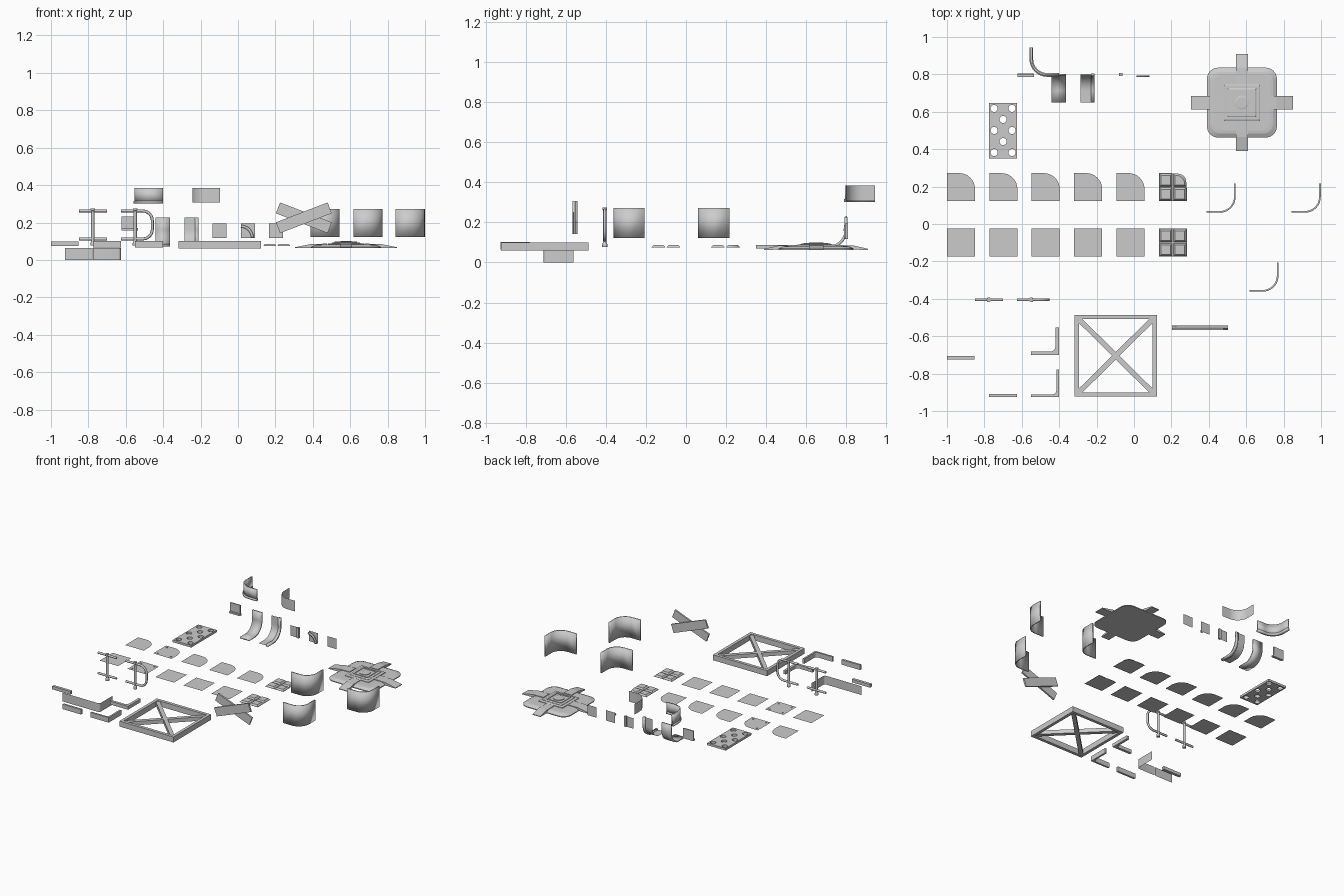
import bpy, bmesh
from math import pi, sin, cos, radians, atan2, hypot
from mathutils import Vector, Matrix

if "Cube" in bpy.data.objects:
    bpy.data.objects.remove(bpy.data.objects["Cube"])


def obj(name, verts, faces, thick=0.0, smooth=False):
    me = bpy.data.meshes.new(name)
    me.from_pydata([tuple(v) for v in verts], [], faces)
    bm = bmesh.new()
    bm.from_mesh(me)
    if thick == 0:
        bmesh.ops.recalc_face_normals(bm, faces=bm.faces)
    bm.to_mesh(me)
    bm.free()
    o = bpy.data.objects.new(name, me)
    bpy.context.collection.objects.link(o)
    if smooth:
        me.shade_smooth()
        me.set_sharp_from_angle(angle=radians(35))
    if thick > 0:
        m = o.modifiers.new("thickness", 'SOLIDIFY')
        m.thickness, m.offset = thick, 0
    return o


def box(name, x0, x1, y0, y1, z0, z1):
    return loft(name, [[(x0, y0, z), (x1, y0, z), (x1, y1, z), (x0, y1, z)] for z in (z0, z1)])


def loft(name, rings, smooth=False):
    n = len(rings[0])
    faces = [tuple(range(n))[::-1]]
    for k in range(len(rings) - 1):
        a, b = k * n, k * n + n
        faces += [(a + i, a + (i + 1) % n, b + (i + 1) % n, b + i) for i in range(n)]
    faces.append(tuple(range(n * (len(rings) - 1), n * len(rings))))
    return obj(name, [p for r in rings for p in r], faces, 0, smooth)


def sheet(name, path, ext, thick=0.0):
    # open path swept along a straight vector
    n, e = len(path), Vector(ext)
    v = [Vector(p) for p in path] + [Vector(p) + e for p in path]
    o = obj(name, v, [(i, i + 1, n + i + 1, n + i) for i in range(n - 1)], thick, True)
    return o


def bend(s, r, n=10):
    # straight, quarter arc, straight
    return ([(0, 0)] + [(s - r + r * sin(i / n * pi / 2), r - r * cos(i / n * pi / 2))
                        for i in range(n + 1)] + [(s, s)])


def rounded(x0, x1, y0, y1, r, corners=(1, 1, 1, 1), n=6):
    # corner order: top right, top left, bottom left, bottom right
    pts = []
    for k, (cx, cy) in enumerate(((x1 - r, y1 - r), (x0 + r, y1 - r), (x0 + r, y0 + r), (x1 - r, y0 + r))):
        if corners[k]:
            pts += [(cx + r * cos((k + i / n) * pi / 2), cy + r * sin((k + i / n) * pi / 2)) for i in range(n + 1)]
        else:
            pts.append(((x1, x0, x0, x1)[k], (y1, y1, y0, y0)[k]))
    return pts


def at(pts, z):
    return [(x, y, z) for x, y in pts]


def circle(cx, cy, r, z, n=20):
    return [(cx + r * cos(2 * pi * i / n), cy + r * sin(2 * pi * i / n), z) for i in range(n)]


def tube(name, pts, r):
    c = bpy.data.curves.new(name, 'CURVE')
    c.dimensions, c.bevel_depth, c.bevel_resolution, c.use_fill_caps = '3D', r, 2, True
    s = c.splines.new('POLY')
    s.points.add(len(pts) - 1)
    for p, q in zip(s.points, pts):
        p.co = (*q, 1)
    o = bpy.data.objects.new(name, c)
    bpy.context.collection.objects.link(o)


# Floor tiles: one row with a rounded corner, one row square
T = 0.15
for row, y0 in (("rounded", 0.122), ("square", -0.175)):
    cr = (1 if row == "rounded" else 0, 0, 0, 0)
    for k in range(6):
        x0 = -1 + 0.2265 * k
        pts = rounded(x0, x0 + T, y0, y0 + T, 0.085, cr, 8)
        obj(f"{row}_tile_{k}", at(pts, 0.075), [tuple(range(len(pts)))])
        if k == 1:  # bolts
            for i in (0.022, T - 0.022):
                for j in (0.022, T - 0.022):
                    if not (cr[0] and i > 0.1 and j > 0.1):
                        loft("tile_bolt", [circle(x0 + i, y0 + j, 0.006, z, 10) for z in (0.075, 0.079)])
        if k == 5:  # four raised tapered pads
            for i in (0, 1):
                for j in (0, 1):
                    c2 = (cr[0] * i * j, 0, 0, 0)
                    rings = []
                    for d, z in ((0.003, 0.075), (0.012, 0.086)):
                        a, b = x0 + i * T / 2, y0 + j * T / 2
                        rings.append(at(rounded(a + d, a + T / 2 - d, b + d, b + T / 2 - d, 0.045, c2), z))
                    loft("tile_pad", rings)

# Perforated floor plate
plate = box("perforated_plate", -0.775, -0.625, 0.35, 0.647, 0.07, 0.086)
bm = bmesh.new()
holes = [(x, y) for x in (-0.748, -0.652) for y in (0.382, 0.5, 0.618)] + [(-0.7, 0.441), (-0.7, 0.559)]
for x, y in holes:
    bmesh.ops.create_cone(bm, cap_ends=True, segments=20, radius1=0.019, radius2=0.019, depth=0.1,
                          matrix=Matrix.Translation((x, y, 0.08)))
me = bpy.data.meshes.new("hole_cutter")
bm.to_mesh(me)
bm.free()
cut = bpy.data.objects.new("hole_cutter", me)
bpy.context.collection.objects.link(cut)
cut.hide_render = True
cut.display_type = 'WIRE'
mod = plate.modifiers.new("holes", 'BOOLEAN')
mod.object, mod.operation, mod.solver = cut, 'DIFFERENCE', 'EXACT'
dg = bpy.context.evaluated_depsgraph_get()
baked = bpy.data.meshes.new_from_object(plate.evaluated_get(dg))
plate.modifiers.clear()
plate.data = baked
bpy.data.objects.remove(cut)

# Floor hatch with four sloping arms
hx, hy = 0.577, 0.649
loft("hatch_body", [at(rounded(hx - h, hx + h, hy - h, hy + h, r), z) for h, r, z in
                    ((0.187, 0.06, 0.063), (0.187, 0.06, 0.069), (0.165, 0.05, 0.08), (0.15, 0.045, 0.082))])
for name, h, z0, z1 in (("hatch_step_low", 0.097, 0.08, 0.089), ("hatch_step_high", 0.077, 0.085, 0.094)):
    loft(name, [at(rounded(hx - a, hx + a, hy - a, hy + a, 0.01, (0, 0, 0, 0)), z)
                for a, z in ((h, z0), (h, z1 - 0.003), (h - 0.006, z1))])
for s in (0.055,):  # raised square rim
    for u in (-1, 1):
        box("hatch_rim", hx - s, hx + s, hy + u * s - 0.005, hy + u * s + 0.005, 0.092, 0.098)
        box("hatch_rim", hx + u * s - 0.005, hx + u * s + 0.005, hy - s, hy + s, 0.092, 0.098)
loft("hatch_knob", [circle(hx, hy, r, z) for r, z in ((0.038, 0.092), (0.038, 0.098), (0.028, 0.1))])
for ax, L, w in ((0, 0.272, 0.036), (1, 0.26, 0.032)):
    for u in (-1, 1):
        prof = [(0.1, 0.065), (L, 0.063), (L, 0.068), (0.185, 0.085), (0.1, 0.087)]
        rings = []
        for v in (-w, w):
            rings.append([(hx + u * a, hy + v, z) if ax == 0 else (hx + v, hy + u * a, z) for a, z in prof])
        loft("hatch_arm", rings)

# Curved wall sections
for x0, y0 in ((0.388, 0.065), (0.843, 0.065), (0.617, -0.357)):
    sheet("curved_wall", [(x0 + a, y0 + b, 0.122) for a, b in bend(0.151, 0.08)], (0, 0, 0.15), 0.009)

# Cross-braced frame
x0, x1, y0, y1, w = -0.317, 0.122, -0.922, -0.487, 0.022
for n, a in (("front", (x0, x1, y0, y0 + w)), ("back", (x0, x1, y1 - w, y1)),
             ("left", (x0, x0 + w, y0 + w, y1 - w)), ("right", (x1 - w, x1, y0 + w, y1 - w))):
    box("frame_" + n, *a, 0.06, 0.1)
for u in (-1, 1):
    dx, dy = x1 - x0 - 0.04, y1 - y0 - 0.04
    h = hypot(dx, dy) / 2
    b = box("frame_diagonal", -h, h, -0.014, 0.014, 0.066, 0.094)
    b.rotation_euler.z = u * atan2(dy, dx)
    b.location = ((x0 + x1) / 2, (y0 + y1) / 2, 0)

# Crossed planks
for u, y in ((-1, -0.561), (1, -0.548)):
    b = box("crossed_plank", -0.148, 0.148, -0.006, 0.006, -0.031, 0.031)
    b.rotation_euler.y = u * radians(21)
    b.location = (0.352, y, 0.225)

# Railings: straight section and rounded end section
for name, xp in (("rail_straight", -0.776), ("rail_end", -0.55)):
    if name == "rail_straight":
        for z in (0.262, 0.112):
            tube(name + "_bar", [(xp - 0.075, -0.405, z), (xp + 0.075, -0.405, z)], 0.008)
    else:
        arc = lambda cz, s: [(-0.51 + 0.052 * sin(t * pi / 12), -0.405, cz + s * 0.052 * cos(t * pi / 12))
                             for t in range(7)]
        tube(name + "_bar", [(-0.625, -0.405, 0.262)] + arc(0.21, 1) + arc(0.164, -1)[::-1]
             + [(-0.625, -0.405, 0.112)], 0.008)
    loft(name + "_post", [circle(xp, -0.405, r, z, 12) for r, z in
                          ((0.013, 0.078), (0.013, 0.09), (0.009, 0.1), (0.009, 0.262), (0.012, 0.264), (0.012, 0.274))])

# Low trims: straight and corner
box("trim_straight_low", -1, -0.852, -0.725, -0.705, 0.075, 0.098)
box("trim_straight_tall", -0.775, -0.625, -0.925, -0.91, 0.066, 0.102)
for name, y0, t, z0, z1 in (("trim_corner_low", -0.7, 0.019, 0.075, 0.1), ("trim_corner_tall", -0.924, 0.013, 0.066, 0.102)):
    xa, xb, c = -0.55, -0.402, 0.022
    fillet = [(xb - t - c + c * sin(i * pi / 8), y0 + t + c - c * cos(i * pi / 8)) for i in range(5)]
    pts = [(xa, y0), (xb, y0), (xb, y0 + 0.146), (xb - t, y0 + 0.146)] + fillet[::-1] + [(xa, y0 + t)]
    loft(name, [at(pts, z) for z in (z0, z1)])

# Thin skirting panels: straight and corner
sheet("skirt_panel", [(-0.925, -0.71, 0), (-0.777, -0.71, 0)], (0, 0, 0.064))
sheet("skirt_corner", [(-0.775 + a, -0.71 + b, 0) for a, b in bend(0.149, 0.015, 4)], (0, 0, 0.064))

# Upper curved bands: thick with a lip, and thin
for name, xr, t in (("upper_band_lipped", -0.402, 0.01), ("upper_band_thin", -0.097, 0)):
    p = [(xr - a, 0.797 + b) for a, b in bend(0.147, 0.085)]
    sheet(name, at(p, 0.306), (0, 0, 0.078), t)
    if t:
        sheet("upper_band_lip", at(p, 0.302), (0, 0, 0.014), 0.02)

# Wall-to-floor curved panels
for name, x0, t in (("floor_curve_thick", -0.44, 0.01), ("floor_curve_thin", -0.287, 0.0)):
    p = [(x0, 0.65 + a, 0.078 + b) for a, b in bend(0.148, 0.085)]
    sheet(name, p, (0.076, 0, 0), t)
    if not t:
        sheet("floor_curve_edge", [(x0 + 0.058, b, c) for _, b, c in p], (0.018, 0, 0), 0.014)

# Small wall panels at the back
box("small_panel_left", -0.622, -0.54, 0.796, 0.804, 0.158, 0.232)
box("small_panel_left_lip", -0.622, -0.535, 0.785, 0.804, 0.158, 0.17)
sheet("small_panel_edged", [(-0.136, 0.8, 0.118), (-0.062, 0.8, 0.118)], (0, 0, 0.076))
box("small_panel_edge", -0.08, -0.062, 0.792, 0.807, 0.118, 0.194)
sheet("small_panel_arched", [(0.015, 0.8, 0.118), (0.09, 0.8, 0.118)], (0, 0, 0.076))
arch = [(0.015 + 0.062 * sin(i * pi / 16), 0.795, 0.118 + 0.062 * cos(i * pi / 16)) for i in range(9)]
sheet("small_panel_arch_lip", arch, (0, -0.008, 0), 0.014)
sheet("small_panel_plain", [(0.165, 0.8, 0.118), (0.24, 0.8, 0.118)], (0, 0, 0.076))

# Tile sheets face upward
for o in bpy.data.objects:
    if "_tile_" in o.name and o.data.polygons[0].normal.z < 0:
        o.data.flip_normals()
